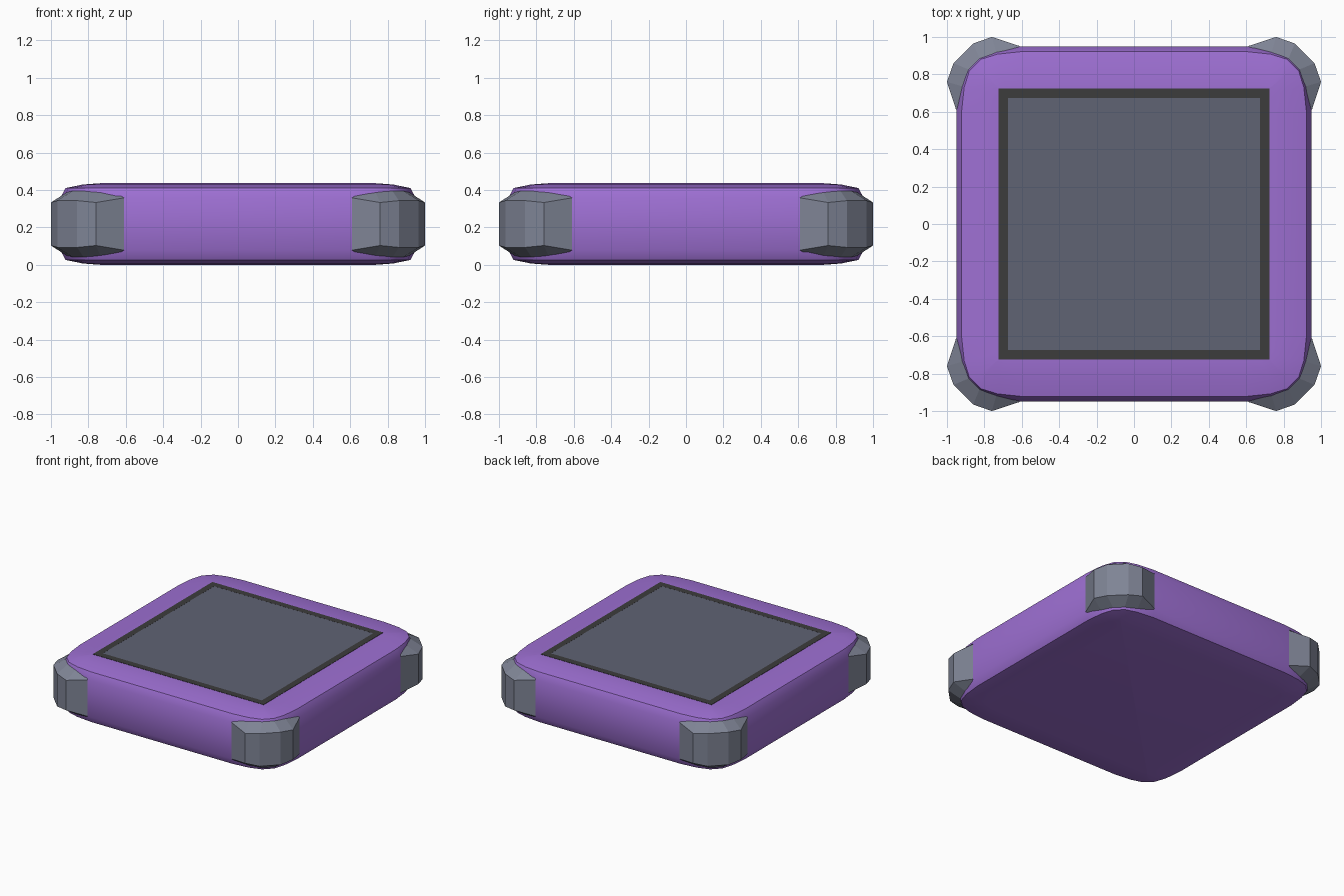
import bpy, bmesh

if "Cube" in bpy.data.objects:
    bpy.data.objects.remove(bpy.data.objects["Cube"])

MID = 0.2185  # mid height; the case is symmetric above and below it


def material(name, rgb):
    m = bpy.data.materials.new(name)
    m.diffuse_color = (*rgb, 1)
    m.use_nodes = True
    m.node_tree.nodes["Principled BSDF"].inputs["Base Color"].default_value = m.diffuse_color
    return m


def finish(bm, name, mat, smooth=None):
    bmesh.ops.recalc_face_normals(bm, faces=bm.faces[:])
    me = bpy.data.meshes.new(name)
    bm.to_mesh(me)
    bm.free()
    ob = bpy.data.objects.new(name, me)
    bpy.context.collection.objects.link(ob)
    me.materials.append(mat)
    if smooth:
        bpy.ops.object.select_all(action='DESELECT')
        bpy.context.view_layer.objects.active = ob
        ob.select_set(True)
        bpy.ops.object.shade_smooth_by_angle(angle=smooth)
    return ob


def square_outline(half_corner):
    """Turn the points leading up to a corner into a full closed outline."""
    corner = half_corner + [(y, x) for x, y in reversed(half_corner)]
    out = []
    for _ in range(4):
        out += corner
        corner = [(y, -x) for x, y in corner]
    return out


def bridge(bm, a, b, closed=True):
    n = len(a)
    for i in range(n if closed else n - 1):
        j = (i + 1) % n
        bm.faces.new((a[i], a[j], b[j], b[i]))


purple = material("purple", (0.34, 0.16, 0.65))
grey = material("guard_grey", (0.21, 0.23, 0.30))
black = material("frame_black", (0.045, 0.045, 0.045))
glass = material("screen_grey", (0.115, 0.125, 0.175))

# Case: rounded square sections lofted from bottom to top
sections = [
    (0.14, [(0.61, 0.95), (0.74, 0.93), (0.84, 0.895)]),
    (0.192, [(0.60, 0.922), (0.73, 0.908), (0.82, 0.88)]),
    (0.211, [(0.60, 0.83), (0.72, 0.825), (0.79, 0.805)]),
    (0.2185, [(0.60, 0.73), (0.68, 0.73), (0.73, 0.729)]),
]
levels = [(-h, p) for h, p in reversed(sections)] + sections
bm = bmesh.new()
rings = [[bm.verts.new((x, y, MID + h)) for x, y in square_outline(p)] for h, p in levels]
for a, b in zip(rings, rings[1:]):
    bridge(bm, a, b)
bm.faces.new(rings[0])
bm.faces.new(rings[-1])
finish(bm, "case", purple, 0.5)

# Corner guards: faceted bumpers (outer x, y, half height / inner x, y, half height)
outer = [(0.61, 0.951, 0.14), (0.76, 1.0, 0.115), (0.86, 0.965, 0.125)]
inner = [(0.62, 0.945, 0.148), (0.735, 0.915, 0.17), (0.825, 0.882, 0.178)]


def across(pts):
    return pts + [(y, x, h) for x, y, h in reversed(pts)]


for sx, sy, name in ((1, 1, "back_right"), (-1, 1, "back_left"),
                     (1, -1, "front_right"), (-1, -1, "front_left")):
    bm = bmesh.new()
    rows = [[bm.verts.new((sx * x, sy * y, MID + s * h)) for x, y, h in across(pts)]
            for pts, s in ((inner, -1), (outer, -1), (outer, 1), (inner, 1))]
    for a, b in zip(rows, rows[1:]):
        bridge(bm, a, b, closed=False)
    bridge(bm, rows[3], rows[0], closed=False)
    for k in (0, -1):
        bm.faces.new([r[k] for r in rows])
    finish(bm, name + "_guard", grey)

# Screen frame: thin flat square border
bm = bmesh.new()
loops = [[bm.verts.new((x * r, y * r, z)) for x, y in ((-1, -1), (1, -1), (1, 1), (-1, 1))]
         for r, z in ((0.725, 0.436), (0.725, 0.439), (0.675, 0.439), (0.675, 0.436))]
for i in range(4):
    bridge(bm, loops[i], loops[(i + 1) % 4])
finish(bm, "screen_frame", black)

# Screen: flat panel inside the frame
bpy.ops.mesh.primitive_plane_add(size=1.352, location=(0, 0, 0.4385))
screen = bpy.context.object
screen.name = "screen"
screen.data.materials.append(glass)
